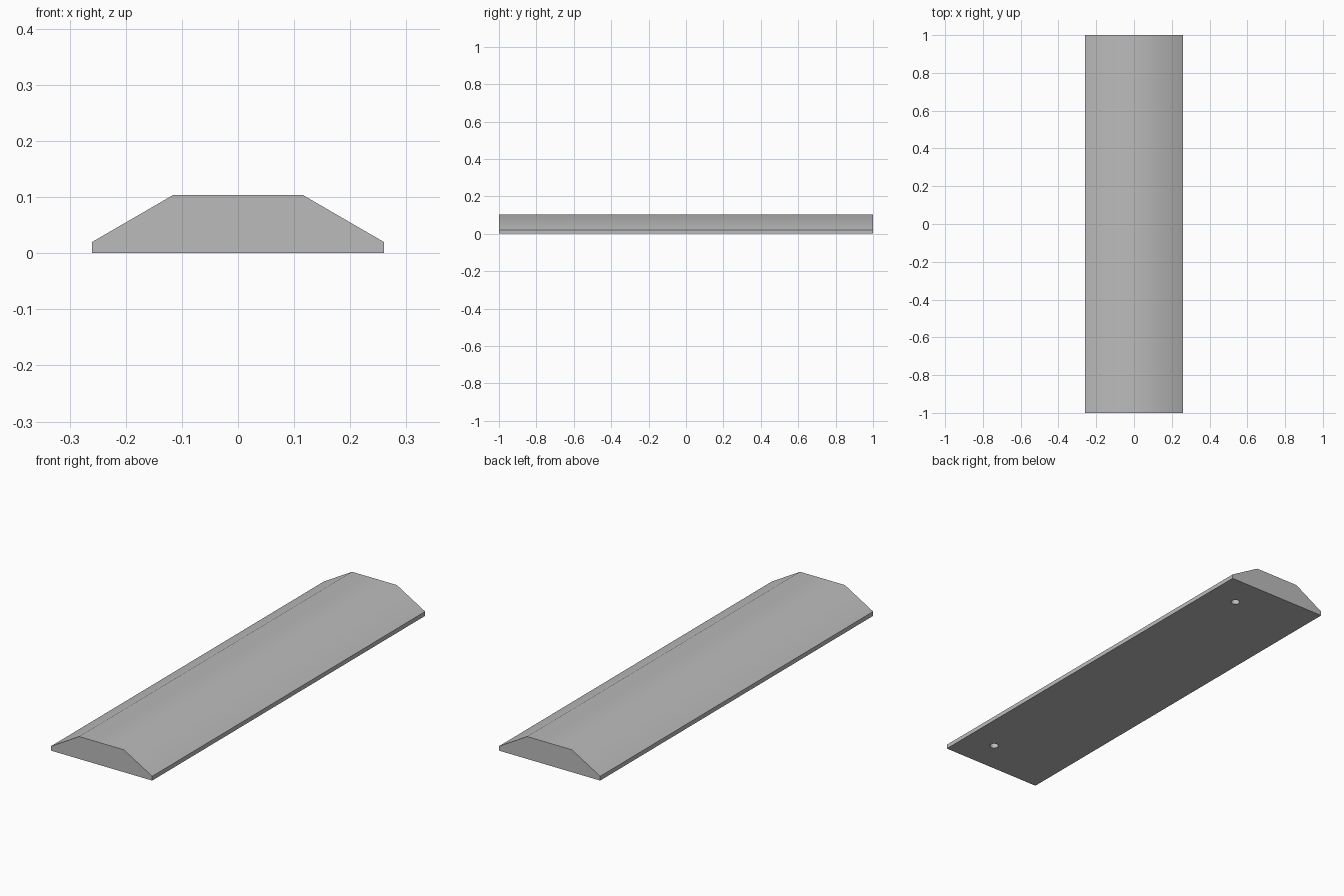
import bpy
import bmesh
import math

cube = bpy.data.objects.get("Cube")
if cube:
    bpy.data.objects.remove(cube, do_unlink=True)

HALF_LENGTH = 1.0
HOLE_X, HOLE_Y = 0.113, 0.844
HOLE_RADIUS, HOLE_DEPTH = 0.019, 0.06

grey = bpy.data.materials.new("plain grey")
grey.use_nodes = True
colour = (0.5, 0.5, 0.5, 1)
grey.diffuse_color = colour
grey.node_tree.nodes["Principled BSDF"].inputs["Base Color"].default_value = colour

# Bevelled bar: half profile mirrored in x, then extruded along y
half = [(0.26, 0), (0.26, 0.02), (0.115, 0.104)]
profile = half + [(-x, z) for x, z in reversed(half)]
bm = bmesh.new()
front = bm.faces.new([bm.verts.new((x, -HALF_LENGTH, z)) for x, z in profile])
extruded = bmesh.ops.extrude_face_region(bm, geom=[front], use_keep_orig=True)
end_verts = [v for v in extruded["geom"] if isinstance(v, bmesh.types.BMVert)]
bmesh.ops.translate(bm, verts=end_verts, vec=(0, 2 * HALF_LENGTH, 0))
bmesh.ops.recalc_face_normals(bm, faces=bm.faces)
mesh = bpy.data.meshes.new("bevelled_bar")
bm.to_mesh(mesh)
bm.free()
bar = bpy.data.objects.new("bevelled_bar", mesh)
bpy.context.collection.objects.link(bar)
mesh.materials.append(grey)

# Blind screw holes in the underside
cutters = []
for name, y in (("front", -HOLE_Y), ("back", HOLE_Y)):
    bpy.ops.mesh.primitive_cylinder_add(
        vertices=24, radius=HOLE_RADIUS, depth=2 * HOLE_DEPTH,
        location=(HOLE_X, y, 0))
    cutter = bpy.context.object
    cutter.name = name + "_hole_cutter"
    cutter.data.materials.append(grey)
    cutter.hide_render = True
    cutters.append(cutter)
    cut = bar.modifiers.new(name + "_hole", "BOOLEAN")
    cut.operation = "DIFFERENCE"
    cut.solver = "EXACT"
    cut.object = cutter

# Apply the cuts and smooth only the shallow top creases
bpy.ops.object.select_all(action="DESELECT")
bar.select_set(True)
bpy.context.view_layer.objects.active = bar
for modifier in list(bar.modifiers):
    bpy.ops.object.modifier_apply(modifier=modifier.name)
for cutter in cutters:
    bpy.data.objects.remove(cutter, do_unlink=True)
bpy.ops.object.shade_smooth_by_angle(angle=math.radians(35))
